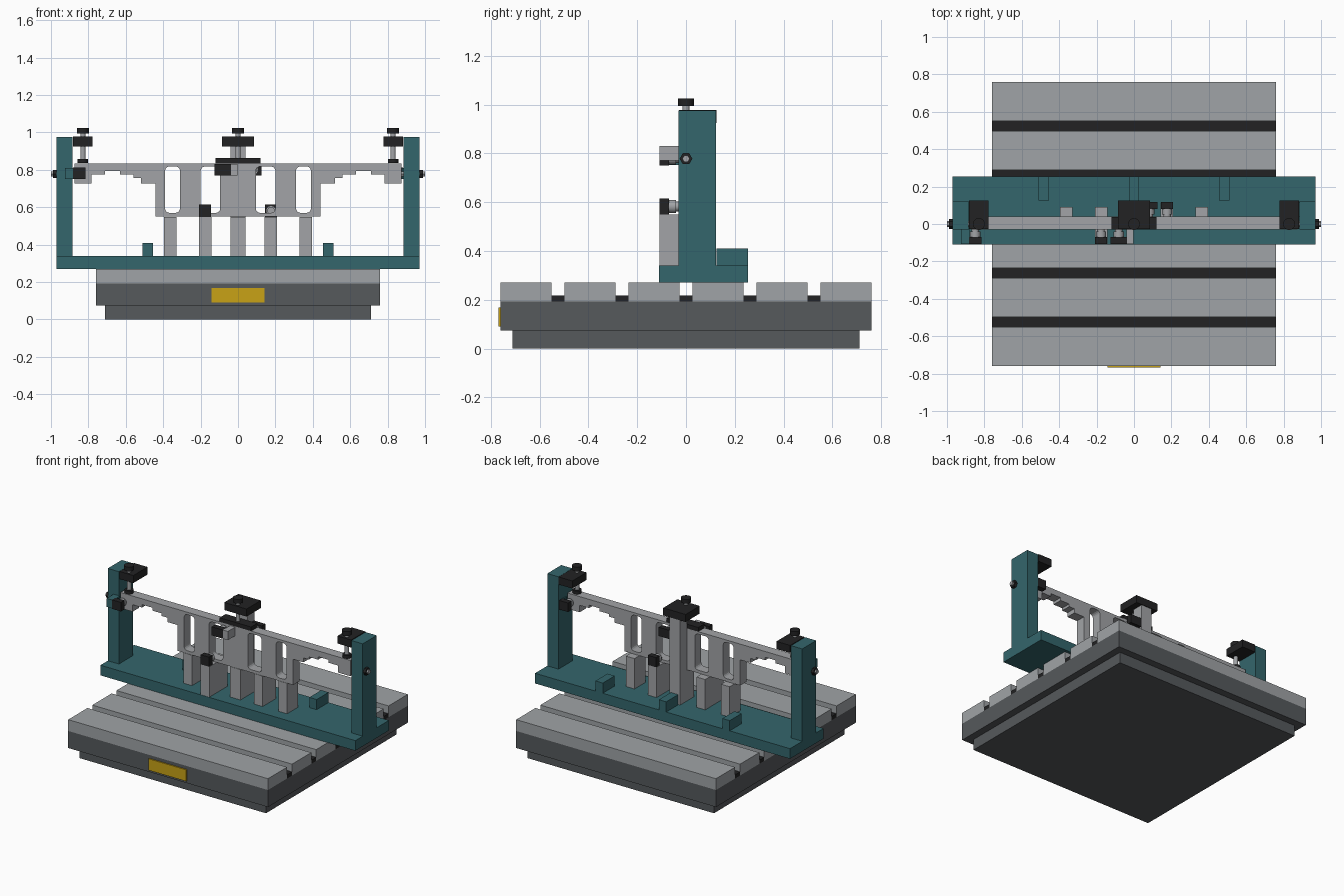
import bpy, math
from mathutils import Matrix

if "Cube" in bpy.data.objects:
    bpy.data.objects.remove(bpy.data.objects["Cube"])


def mat(name, *c):
    m = bpy.data.materials.new(name)
    m.diffuse_color = (*c, 1)
    m.use_nodes = True
    m.node_tree.nodes["Principled BSDF"].inputs["Base Color"].default_value = m.diffuse_color
    return m


TEAL = mat("teal paint", 0.034, 0.133, 0.15)
DARK = mat("dark grey casting", 0.092, 0.1, 0.107)
TABLE = mat("table steel", 0.35, 0.37, 0.385)
STEEL = mat("machined steel", 0.36, 0.37, 0.385)
BLACK = mat("black clamp", 0.016, 0.016, 0.017)
YELLOW = mat("yellow plate", 0.58, 0.36, 0.008)


def add(name, verts, faces, m):
    me = bpy.data.meshes.new(name)
    me.from_pydata(verts, [], faces)
    me.materials.append(m)
    o = bpy.data.objects.new(name, me)
    bpy.context.collection.objects.link(o)
    return o


def box(name, x, y, z, m):
    v = [(a, b, c) for a in x for b in y for c in z]
    f = [(0, 1, 3, 2), (4, 6, 7, 5), (0, 4, 5, 1), (2, 3, 7, 6), (0, 2, 6, 4), (1, 5, 7, 3)]
    return add(name, v, f, m)


def rod(name, axis, centre, lo, hi, r, m, n=20):
    """Prism along an axis (0, 1 or 2) between lo and hi, centred on the other two."""
    v = []
    for h in (lo, hi):
        for i in range(n):
            t = 2 * math.pi * i / n
            p = [centre[0] + r * math.cos(t), centre[1] + r * math.sin(t)]
            p.insert(axis, h)
            v.append(p)
    f = [(i, (i + 1) % n, n + (i + 1) % n, n + i) for i in range(n)]
    f += [tuple(reversed(range(n))), tuple(range(n, 2 * n))]
    if axis == 1:
        f = [tuple(reversed(q)) for q in f]
    o = add(name, v, f, m)
    if n > 8:
        o.data.shade_smooth()
        o.data.set_sharp_from_angle(angle=math.radians(40))
    return o


# machine table: stepped base, slats and dark slot floors
box("base_foot", (-.71, .71), (-.71, .71), (0, .075), DARK)
box("base_body", (-.76, .76), (-.76, .76), (.075, .192), DARK)
box("name_plate", (-.143, .143), (-.768, -.76), (.09, .169), YELLOW)
pitch = .2622
for i in range(6):
    y = -.76 + i * pitch
    box("table_slat", (-.76, .76), (y, y + .209), (.192, .27), TABLE)
    if i < 5:
        box("slot_floor", (-.76, .76), (y + .209, y + pitch), (.192, .217), BLACK)

# fixture frame
box("fixture_bed", (-.97, .97), (-.11, .255), (.27, .34), TEAL)
for x in (-.483, 0, .483):
    box("bed_stop", (x - .028, x + .028), (.125, .255), (.34, .41), TEAL)
for s in (-1, 1):
    box("frame_post", sorted((s * .97, s * .885)), (-.03, .122), (.34, .975), TEAL)
    # end adjusting screw through the post
    a, b = sorted((s * .97, s * .988))
    rod("side_nut", 0, (0, .778), a, b, .026, BLACK, 6)
    a, b = sorted((s * .872, s * 1.0))
    rod("side_screw", 0, (0, .778), a, b, .015, STEEL, 6)

# workpiece: outline with four rounded windows, extruded
half = [(.44, .55), (.44, .727), (.518, .727), (.518, .757), (.56, .757), (.56, .775),
        (.63, .775), (.63, .795), (.71, .795), (.71, .775), (.782, .775), (.782, .727),
        (.875, .727), (.875, .835)]
outline = half + [(-x, z) for x, z in reversed(half)]


def rounded(x0, x1, z0, z1, r=.024, n=4):
    pts = []
    for cx, cz, a in ((x1 - r, z1 - r, 0), (x0 + r, z1 - r, 90),
                      (x0 + r, z0 + r, 180), (x1 - r, z0 + r, 270)):
        for i in range(n + 1):
            t = math.radians(a + 90 * i / n)
            pts.append((cx + r * math.cos(t), cz + r * math.sin(t)))
    return pts


windows = [rounded(a, b, .57, .818) for a, b in
           ((-.39, -.31), (-.2, -.095), (.095, .2), (.31, .39))]
cu = bpy.data.curves.new("workpiece_outline", 'CURVE')
cu.dimensions, cu.fill_mode, cu.extrude = '2D', 'BOTH', .034
for loop in [outline] + windows:
    sp = cu.splines.new('POLY')
    sp.points.add(len(loop) - 1)
    for p, (x, z) in zip(sp.points, loop):
        p.co = (x, z, 0, 1)
    sp.use_cyclic_u = True
tmp = bpy.data.objects.new("workpiece_outline", cu)
bpy.context.collection.objects.link(tmp)
bpy.context.view_layer.update()
me = bpy.data.meshes.new_from_object(tmp.evaluated_get(bpy.context.evaluated_depsgraph_get()))
bpy.data.objects.remove(tmp)
me.transform(Matrix.Translation((0, .005, 0)) @ Matrix.Rotation(math.pi / 2, 4, 'X'))
me.materials.clear()
me.materials.append(STEEL)
me.shade_flat()
work = bpy.data.objects.new("workpiece", me)
bpy.context.collection.objects.link(work)

# rest blocks under the workpiece; two reach out to carry side clamps
for x, y0, y1 in ((-.362, -.03, .09), (-.176, -.108, .09), (.176, -.03, .115), (.362, -.03, .09)):
    box("rest_block", (x - .033, x + .033), (y0, y1), (.34, .549), STEEL)
box("centre_rest", (-.04, .04), (-.03, .045), (.34, .549), STEEL)
box("centre_column", (-.04, .04), (.045, .122), (.34, .925), STEEL)

# overhead clamps
for x, w in ((-.829, .052), (0, .085), (.829, .052)):
    box("clamp_head", (x - w, x + w), (-.028, .126), (.925, .977), BLACK)
    rod("clamp_screw", 2, (x, 0), .85, 1.0, .014, STEEL)
    rod("clamp_knob", 2, (x, 0), .995, 1.024, .032, BLACK)
    if x:
        rod("clamp_foot", 2, (x, 0), .836, .858, .028, BLACK)
box("centre_pressure_bar", (-.12, .12), (-.029, .038), (.835, .863), BLACK)

# side clamps, repeated half a turn around the workpiece centre
for s in (1, -1):
    def yr(a, b):
        return sorted((.005 + s * (a - .005), .005 + s * (b - .005)))

    def xr(a, b):
        return sorted((s * a, s * b))

    for x0, x1, z0, z1 in ((-.883, -.815, .75, .812), (-.125, -.038, .77, .83), (-.208, -.145, .549, .615)):
        box("side_clamp_body", xr(x0, x1), yr(-.108, -.07), (z0, z1), BLACK)
        c = (s * (x0 + x1) / 2, (z0 + z1) / 2)
        rod("side_clamp_plunger", 1, c, *yr(-.07, -.04), .027, STEEL)
        rod("side_clamp_tip", 1, c, *yr(-.045, -.029), .02, STEEL)
    box("side_clamp_arm", xr(-.04, -.002), yr(-.108, -.029), (.77, .83), STEEL)
    box("side_clamp_bracket", xr(-.925, -.878), yr(-.106, -.03), (.752, .81), TEAL)
